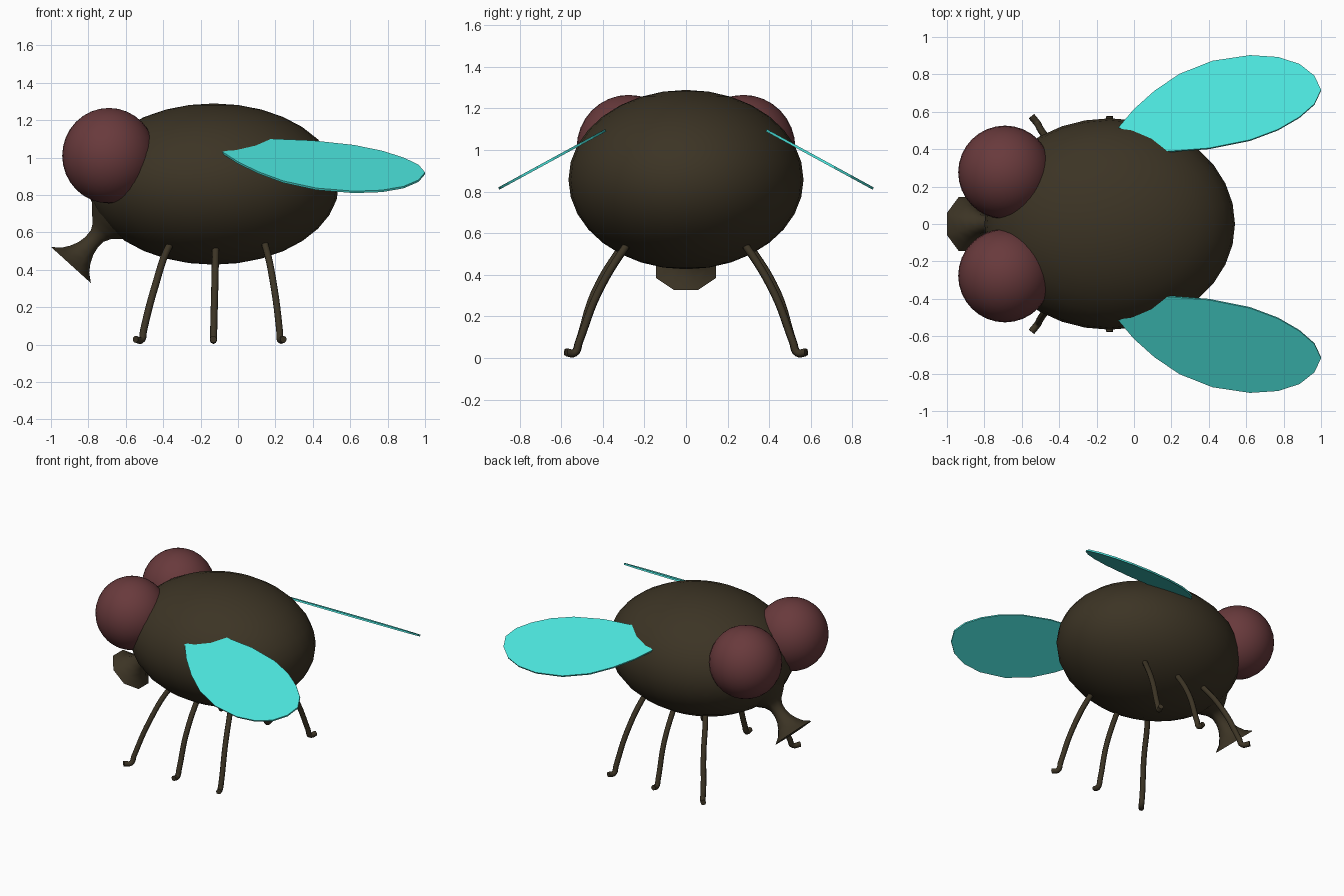
import bpy, bmesh, math
from mathutils import Vector

if "Cube" in bpy.data.objects:
    bpy.data.objects.remove(bpy.data.objects["Cube"])


def material(name, rgb):
    m = bpy.data.materials.new(name)
    m.diffuse_color = (*rgb, 1)
    m.use_nodes = True
    m.node_tree.nodes["Principled BSDF"].inputs["Base Color"].default_value = m.diffuse_color
    return m


BROWN = material("dark_brown", (0.045, 0.034, 0.018))
RED = material("eye_red", (0.14, 0.042, 0.045))
CYAN = material("wing_cyan", (0.07, 0.76, 0.70))


def mesh_object(name, bm, mat, smooth=True):
    bmesh.ops.recalc_face_normals(bm, faces=bm.faces)
    me = bpy.data.meshes.new(name)
    for f in bm.faces:
        f.smooth = smooth
    bm.to_mesh(me)
    bm.free()
    me.materials.append(mat)
    ob = bpy.data.objects.new(name, me)
    bpy.context.collection.objects.link(ob)
    return ob


def ellipsoid(name, centre, radii, mat):
    bm = bmesh.new()
    bmesh.ops.create_uvsphere(bm, u_segments=32, v_segments=16, radius=1)
    for v in bm.verts:
        v.co = Vector(c + r * p for c, r, p in zip(centre, radii, v.co))
    return mesh_object(name, bm, mat)


def leg(name, points):
    # bevelled curve with smooth handles and a small bent foot
    cu = bpy.data.curves.new(name, 'CURVE')
    cu.dimensions = '3D'
    cu.bevel_depth = 0.019
    cu.bevel_resolution = 2
    cu.resolution_u = 6
    cu.use_fill_caps = True
    sp = cu.splines.new('BEZIER')
    sp.bezier_points.add(len(points) - 1)
    for bp, p in zip(sp.bezier_points, points):
        bp.co = p
        bp.handle_left_type = bp.handle_right_type = 'AUTO'
    cu.materials.append(BROWN)
    ob = bpy.data.objects.new(name, cu)
    bpy.context.collection.objects.link(ob)


# Body
ellipsoid("body", (-0.13, 0, 0.858), (0.67, 0.565, 0.431), BROWN)

# Proboscis: eight-sided flared lathe pointing forward and down
axis = Vector((0.67, 0, 0.74)).normalized()
side = Vector((0, 1, 0))
down = axis.cross(side)
base = Vector((-0.893, 0, 0.425))
profile = [(0, 0.156), (0.035, 0.108), (0.075, 0.078), (0.12, 0.056), (0.165, 0.047),
           (0.21, 0.05), (0.245, 0.07), (0.28, 0.11), (0.34, 0.17)]
bm = bmesh.new()
rings = []
for s, r in profile:
    ring = []
    for i in range(8):
        a = math.radians(22.5 + 45 * i)
        ring.append(bm.verts.new(base + axis * s + side * r * math.cos(a) + down * r * math.sin(a)))
    rings.append(ring)
for a, b in zip(rings, rings[1:]):
    for i in range(8):
        j = (i + 1) % 8
        bm.faces.new((a[i], a[j], b[j], b[i]))
bm.faces.new(rings[0])
bm.faces.new(rings[-1])
proboscis = mesh_object("proboscis", bm, BROWN)
bpy.context.view_layer.objects.active = proboscis
proboscis.select_set(True)
bpy.ops.object.shade_smooth_by_angle(angle=math.radians(50))

# Wing outline seen from above, root first
outline = [(-0.083, 0.514), (0.0, 0.612), (0.11, 0.71), (0.243, 0.80), (0.42, 0.87), (0.62, 0.90),
           (0.77, 0.89), (0.885, 0.853), (0.965, 0.79), (1.0, 0.715), (0.965, 0.64), (0.885, 0.57),
           (0.77, 0.503), (0.62, 0.447), (0.40, 0.403), (0.18, 0.386), (0.04, 0.455)]

# Legs: x at body, knee, ankle, foot bend and toe
legs = {"front": ((-0.30, -0.364, -0.444, -0.505, -0.515, -0.548), 0),
        "middle": ((-0.112, -0.118, -0.124, -0.13, -0.131, -0.132), 0.015),
        "back": ((0.11, 0.144, 0.192, 0.222, 0.226, 0.243), 0)}
leg_yz = [(0.22, 0.62), (0.29, 0.535), (0.425, 0.31), (0.515, 0.075), (0.535, 0.026), (0.576, 0.028)]

for sign, tag in ((1, "left"), (-1, "right")):
    ellipsoid(f"{tag}_eye", (-0.69, sign * 0.276, 1.01), (0.25, 0.25, 0.255), RED)

    # thin flat wing sloping down towards its outer edge
    bm = bmesh.new()
    lift = Vector((0, sign * 0.48, 0.88)) * 0.012
    face = bm.faces.new([bm.verts.new(Vector((x, sign * y, 1.095 - 0.545 * (y - 0.386))) - lift / 2)
                         for x, y in outline])
    top = bmesh.ops.extrude_face_region(bm, geom=[face], use_keep_orig=True)["geom"]
    bmesh.ops.translate(bm, vec=lift, verts=[g for g in top if isinstance(g, bmesh.types.BMVert)])
    mesh_object(f"{tag}_wing", bm, CYAN, smooth=False)

    for part, (xs, spread) in legs.items():
        leg(f"{tag}_{part}_leg",
            [(x, sign * (y + (spread if z > 0.2 else 0)), z) for x, (y, z) in zip(xs, leg_yz)])
